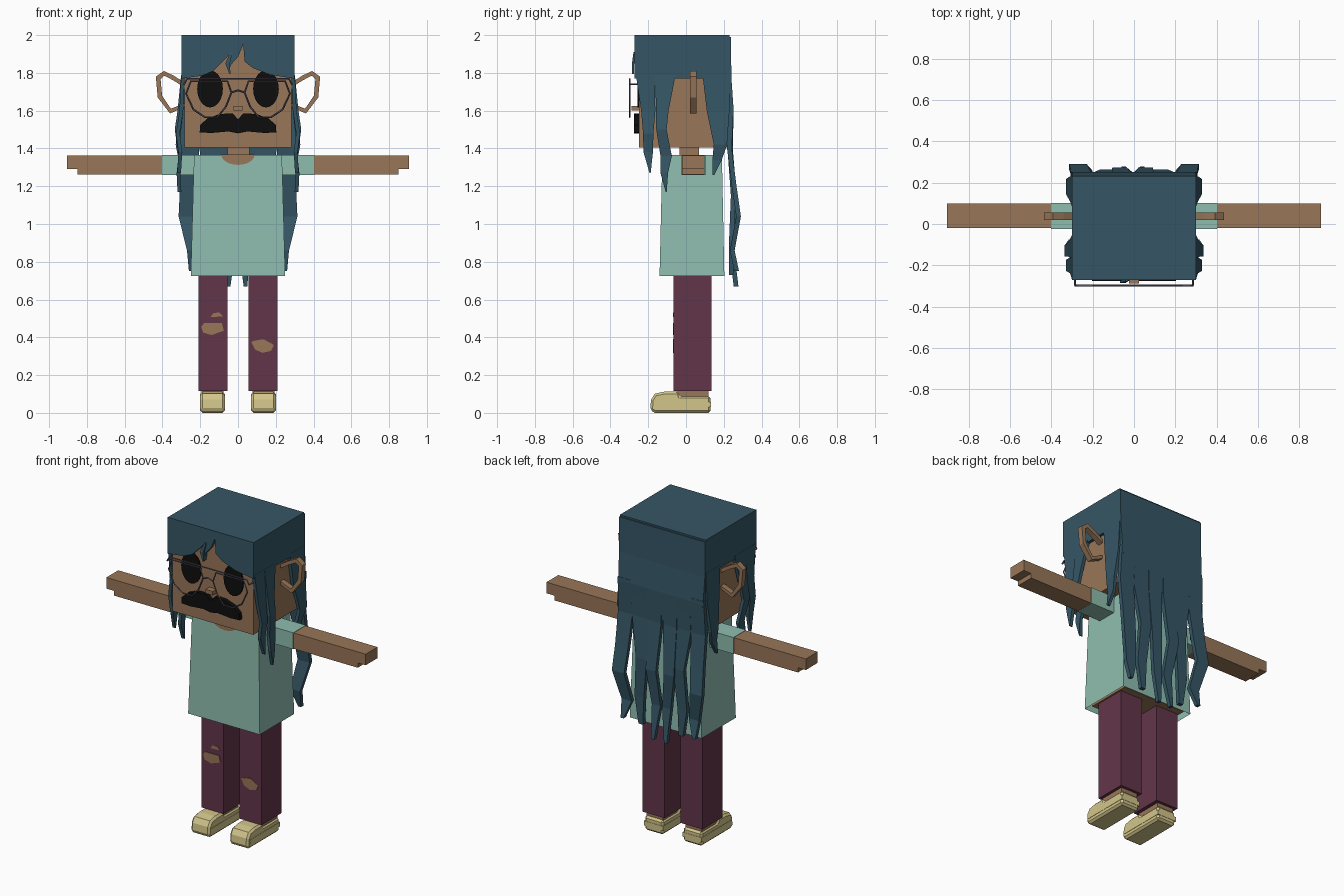
import bpy, bmesh, math
from mathutils import Vector

if "Cube" in bpy.data.objects:
    bpy.data.objects.remove(bpy.data.objects["Cube"])


def material(name, rgb):
    lin = [(c / 255 / 12.92 if c < 11 else ((c / 255 + 0.055) / 1.055) ** 2.4) for c in rgb]
    m = bpy.data.materials.new(name)
    m.use_nodes = True
    m.diffuse_color = (*lin, 1)
    m.node_tree.nodes["Principled BSDF"].inputs["Base Color"].default_value = (*lin, 1)
    return m


HAIR = material("teal hair", (53, 86, 101))
SKIN = material("brown skin", (152, 118, 88))
SHIRT = material("mint cloth", (143, 189, 175))
PANTS = material("plum cloth", (98, 53, 74))
SHOE = material("cream shoe", (210, 197, 138))
BLACK = material("black", (13, 13, 13))
METAL = material("grey frame", (88, 84, 98))


def finish(name, bm, mat):
    bmesh.ops.recalc_face_normals(bm, faces=bm.faces)
    mesh = bpy.data.meshes.new(name)
    bm.to_mesh(mesh)
    bm.free()
    mesh.materials.append(mat)
    ob = bpy.data.objects.new(name, mesh)
    bpy.context.collection.objects.link(ob)
    return ob


def box(name, mat, x, y, z):
    bm = bmesh.new()
    bmesh.ops.create_cube(bm, size=1)
    for v in bm.verts:
        v.co = [r[0] if c < 0 else r[1] for c, r in zip(v.co, (x, y, z))]
    return finish(name, bm, mat)


def prism(name, mat, pts, lo, hi, axis="y"):
    """Outline in xz (or yz) swept along y (or x)."""
    place = (lambda a, b, d: (a, d, b)) if axis == "y" else (lambda a, b, d: (d, a, b))
    bm = bmesh.new()
    f = bm.faces.new([bm.verts.new(place(a, b, lo)) for a, b in pts])
    ext = bmesh.ops.extrude_face_region(bm, geom=[f])["geom"]
    push = Vector(place(0, 0, hi - lo))
    bmesh.ops.translate(bm, vec=push, verts=[g for g in ext if isinstance(g, bmesh.types.BMVert)])
    return finish(name, bm, mat)


def ribbon(name, mat, path, across, out, thick):
    """Wavy lock: path of (centre, width) rings with a flat box section."""
    bm = bmesh.new()
    prev = None
    for c, w in path:
        a, o = Vector(across) * w / 2, Vector(out) * thick / 2
        ring = [bm.verts.new(Vector(c) + p) for p in (-a - o, a - o, a + o, -a + o)]
        if prev:
            for i in range(4):
                j = (i + 1) % 4
                bm.faces.new((prev[i], prev[j], ring[j], ring[i]))
        else:
            bm.faces.new(ring)
        prev = ring
    bm.faces.new(prev)
    return finish(name, bm, mat)


def wire(name, mat, pts, radius, closed=False):
    cu = bpy.data.curves.new(name, "CURVE")
    cu.dimensions = "3D"
    cu.bevel_depth = radius
    cu.bevel_resolution = 0
    sp = cu.splines.new("POLY")
    sp.points.add(len(pts) - 1)
    for p, co in zip(sp.points, pts):
        p.co = (*co, 1)
    sp.use_cyclic_u = closed
    cu.materials.append(mat)
    ob = bpy.data.objects.new(name, cu)
    bpy.context.collection.objects.link(ob)


def ellipse(cx, cz, rx, rz, n, a0=0, a1=math.tau):
    return [(cx + rx * math.cos(a0 + (a1 - a0) * i / n),
             cz + rz * math.sin(a0 + (a1 - a0) * i / n)) for i in range(n)]


# Head, neck and inner torso
box("head", SKIN, (-.282, .282), (-.25, .22), (1.405, 1.98))
box("neck", SKIN, (-.055, .06), (-.035, .07), (1.34, 1.42))
box("torso", SKIN, (-.22, .22), (-.11, .18), (.74, 1.35))

# Shirt: open-bottomed tapered shell
shirt = box("shirt", SHIRT, (-.25, .25), (-.14, .203), (.725, 1.365))
bm = bmesh.new()
bm.from_mesh(shirt.data)
for v in bm.verts:
    if v.co.z > 1:
        v.co.x *= .93
        v.co.y = -.125 if v.co.y < 0 else .19
bottom = [f for f in bm.faces if f.normal.z < -.9]
bmesh.ops.delete(bm, geom=bottom, context="FACES_ONLY")
bm.to_mesh(shirt.data)
bm.free()
prism("neckline", SKIN, ellipse(0, 1.367, .088, .054, 13, math.pi, math.tau + .26)[:13],
      -.131, -.122)

# Hair crown and fringe with a jagged parting
box("hair_crown", HAIR, (-.3, .3), (-.245, .23), (1.77, 2))
fringe = [(-.3, 2), (-.3, 1.77), (-.19, 1.785), (-.13, 1.81), (-.08, 1.86), (-.03, 1.915),
          (-.06, 1.845), (-.045, 1.795), (-.04, 1.84), (0, 1.885), (.028, 1.95), (.035, 1.86),
          (.08, 1.825), (.17, 1.79), (.3, 1.77), (.3, 2)]
prism("hair_fringe", HAIR, fringe, -.272, -.24)
ribbon("fringe_curl", HAIR, [((-.035, -.272, 1.91), .012), ((-.055, -.28, 1.85), .024),
                             ((-.043, -.28, 1.795), .006)], (1, 0, 0), (0, 1, 0), .012)

# Side locks: (out, y, z, width), mirrored
locks = {
    "front": [(.291, -.215, 1.79, .1), (.3, -.2, 1.6, .075), (.318, -.2, 1.48, .055),
              (.305, -.2, 1.38, .05), (.312, -.19, 1.27, .006)],
    "middle": [(.291, -.11, 1.79, .11), (.31, -.125, 1.6, .065), (.325, -.13, 1.5, .055),
               (.305, -.105, 1.36, .06), (.315, -.115, 1.27, .04), (.31, -.105, 1.17, .006)],
    "rear": [(.291, .16, 1.79, .145), (.3, .17, 1.6, .12), (.32, .182, 1.42, .07),
             (.305, .165, 1.34, .05), (.312, .145, 1.26, .01)],
}
for side, s in (("left", 1), ("right", -1)):
    for n, path in locks.items():
        ribbon(f"{side}_{n}_lock", HAIR, [((s * o, y, z), w) for o, y, z, w in path],
               (0, 1, 0), (1, 0, 0), .02)

# Back hair: a sheet that splits into hanging locks
ribbon("back_hair", HAIR, [((0, .225, 1.99), .6), ((0, .228, 1.77), .6), ((0, .24, 1.6), .59),
                           ((0, .23, 1.42), .54)], (1, 0, 0), (0, 1, 0), .025)
for side, s in (("left", 1), ("right", -1)):
    ribbon(f"{side}_wavy_back_lock", HAIR,
           [((s * .255, .24, 1.62), .09), ((s * .255, .23, 1.4), .1), ((s * .262, .255, 1.2), .09),
            ((s * .272, .278, 1.04), .085), ((s * .235, .245, .86), .07), ((s * .25, .268, .75), .02)],
           (1, 0, 0), (0, 1, 0), .025)
    ribbon(f"{side}_inner_back_lock", HAIR,
           [((s * .14, .238, 1.6), .12), ((s * .15, .232, 1.4), .11), ((s * .13, .25, 1.15), .075),
            ((s * .15, .24, .9), .065), ((s * .14, .24, .73), .03)], (1, 0, 0), (0, 1, 0), .025)
for n, x in enumerate((-.05, .04)):
    ribbon(f"centre_back_lock_{n + 1}", HAIR,
           [((x * 1.2, .24, 1.6), .11), ((x * 1.2, .235, 1.4), .095), ((x * 1.4, .26, 1.1), .07),
            ((x * .8, .24, .88), .06), ((x, .265, .67), .02)], (1, 0, 0), (0, 1, 0), .025)

# Face
half = [(.028, 1.585), (.095, 1.583), (.16, 1.56), (.2, 1.525), (.203, 1.485), (.14, 1.482), (.05, 1.49)]
prism("moustache", BLACK, [(0, 1.555)] + half + [(0, 1.48)] + [(-x, z) for x, z in half[::-1]],
      -.275, -.245)
box("nose", SKIN, (-.025, .025), (-.288, -.245), (1.6, 1.625))
lens = [(.25, 1.755), (.275, 1.69), (.235, 1.605), (.175, 1.565), (.11, 1.565), (.065, 1.62),
        (.035, 1.695), (.055, 1.755)]
ear_out = [(.27, 1.74), (.34, 1.785), (.392, 1.81), (.435, 1.78), (.425, 1.67), (.36, 1.585), (.27, 1.625)]
ear_in = [(.27, 1.645), (.355, 1.61), (.402, 1.68), (.41, 1.768), (.39, 1.785), (.345, 1.762), (.27, 1.715)]
for side, s in (("left", 1), ("right", -1)):
    prism(f"{side}_eye", BLACK, ellipse(s * .148, 1.715, .068, .098, 20), -.258, -.249)
    wire(f"{side}_lens_frame", METAL, [(s * x, -.298, z) for x, z in lens], .005, True)
    wire(f"{side}_temple", METAL, [(s * .285, -.298, 1.74), (s * .29, -.2, 1.74)], .005)
    # Open ring ear
    prism(f"{side}_ear", SKIN, [(s * x, z) for x, z in ear_out + ear_in], .02, .055)
wire("brow_bar", METAL, [(-.285, -.298, 1.74), (-.27, -.298, 1.768), (.27, -.298, 1.768),
                         (.285, -.298, 1.74)], .005)
wire("bridge", METAL, [(-.038, -.298, 1.695), (0, -.298, 1.708), (.038, -.298, 1.695)], .005)

# Sleeves, arms, legs and shoes
arm = [(.38, 1.262), (.85, 1.262), (.85, 1.292), (.905, 1.292), (.905, 1.362), (.38, 1.362)]
shoe = [(.13, 0), (-.165, 0), (-.19, .015), (-.185, .07), (-.165, .102), (-.115, .112),
        (-.04, .112), (-.03, .09), (.13, .09)]
for side, s in (("left", 1), ("right", -1)):
    def span(a, b):
        return tuple(sorted((s * a, s * b)))
    box(f"{side}_sleeve", SHIRT, span(.2, .402), (-.024, .102), (1.26, 1.364))
    prism(f"{side}_arm", SKIN, [(s * x, z) for x, z in arm], -.02, .098)
    box(f"{side}_trouser_leg", PANTS, span(.055, .21), (-.065, .135), (.115, .76))
    box(f"{side}_ankle", SKIN, span(.078, .192), (-.05, .118), (.05, .12))
    sh = prism(f"{side}_shoe", SHOE, shoe, *span(.07, .2), axis="x")
    bev = sh.modifiers.new("soft_edges", "BEVEL")
    bev.width, bev.segments, bev.limit_method = .012, 1, "ANGLE"
    bev.angle_limit = math.radians(50)
    box(f"{side}_sole_seam", SHOE, span(.068, .202), (-.17, .132), (.03, .058))

# Ripped trouser patches
rips = {
    "large_right": [(-.195, .455), (-.18, .475), (-.085, .475), (-.075, .435), (-.14, .412), (-.185, .425)],
    "small_right": [(-.145, .508), (-.13, .528), (-.1, .532), (-.078, .51)],
    "left": [(.07, .375), (.09, .383), (.135, .39), (.19, .36), (.175, .328), (.13, .318), (.09, .335)],
}
for n, pts in rips.items():
    prism(f"{n}_knee_rip", SKIN, pts, -.069, -.062)
